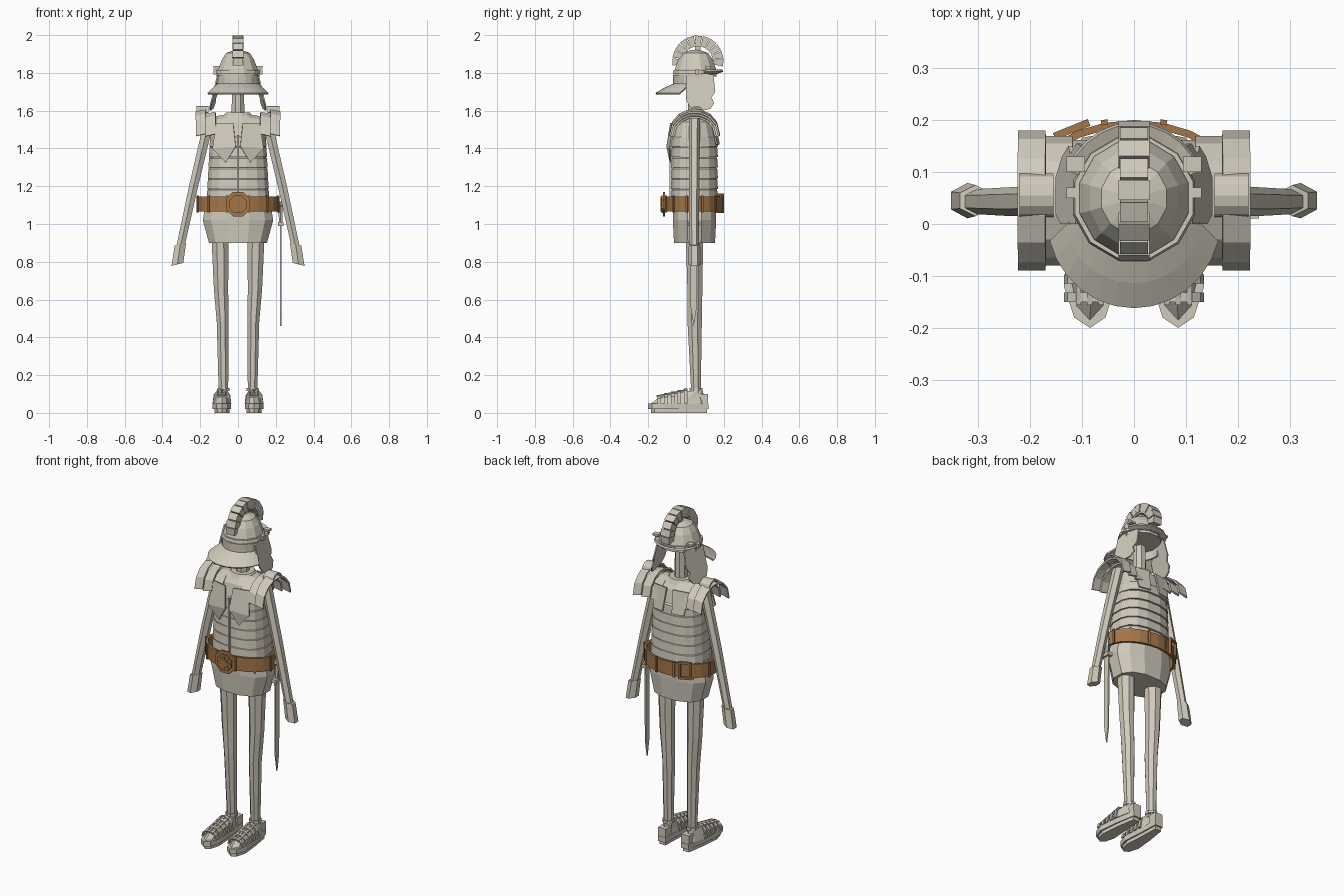
import bpy, bmesh
from math import sin, cos, pi, radians
from mathutils import Vector

cube = bpy.data.objects.get("Cube")
if cube:
    bpy.data.objects.remove(cube, do_unlink=True)


def material(name, rgb):
    m = bpy.data.materials.new(name)
    m.use_nodes = True
    m.diffuse_color = (*rgb, 1)
    m.node_tree.nodes["Principled BSDF"].inputs["Base Color"].default_value = (*rgb, 1)
    return m


STONE = material("warm_grey", (0.63, 0.59, 0.50))
LEATHER = material("tan_leather", (0.37, 0.18, 0.065))
CY = 0.045  # depth of the body axis


def build(name, verts, faces, mat=STONE, thick=0):
    bm = bmesh.new()
    vs = [bm.verts.new(v) for v in verts]
    for f in faces:
        bm.faces.new([vs[i] for i in f])
    bmesh.ops.recalc_face_normals(bm, faces=bm.faces)
    mesh = bpy.data.meshes.new(name)
    bm.to_mesh(mesh)
    bm.free()
    mesh.materials.append(mat)
    ob = bpy.data.objects.new(name, mesh)
    bpy.context.collection.objects.link(ob)
    if thick:
        mod = ob.modifiers.new("Thickness", "SOLIDIFY")
        mod.thickness = thick
        mod.offset = 0
    return ob


def loft(name, rings, n=8, mat=STONE, tilt=0, power=1, caps=True, thick=0):
    """Stack of rounded rings given as (x, y, z, half width, half depth)."""
    verts, faces = [], []
    for x, y, z, rx, ry in rings:
        for i in range(n):
            a = 2 * pi * (i + 0.5) / n
            c, s = cos(a), sin(a)
            dx = rx * abs(c) ** power * (1 if c > 0 else -1)
            dy = ry * abs(s) ** power * (1 if s > 0 else -1)
            verts.append((x + dx, y + dy, z - tilt * dx))
    for k in range(len(rings) - 1):
        for i in range(n):
            j = (i + 1) % n
            faces.append((k * n + i, k * n + j, k * n + n + j, k * n + n + i))
    if caps:
        faces += [range(n), range(len(verts) - n, len(verts))]
    return build(name, verts, faces, mat, thick)


def sheet(name, fn, nu, nv, thick=0.008, mat=STONE):
    """Thin plate swept by fn(u, v) with u and v from 0 to 1."""
    verts = [fn(i / nu, j / nv) for i in range(nu + 1) for j in range(nv + 1)]
    w = nv + 1
    faces = [(i * w + j, i * w + j + 1, i * w + w + j + 1, i * w + w + j)
             for i in range(nu) for j in range(nv)]
    return build(name, verts, faces, mat, thick)


def prism(name, pts, offset, mat=STONE):
    n = len(pts)
    verts = [Vector(p) for p in pts] + [Vector(p) + Vector(offset) for p in pts]
    faces = [range(n), range(n, 2 * n)]
    faces += [(i, (i + 1) % n, n + (i + 1) % n, n + i) for i in range(n)]
    return build(name, verts, faces, mat)


def box(name, c, size, mat=STONE, turn=0):
    hx, hy, hz = (s / 2 for s in size)
    pts = [(c[0] + x * cos(turn) - y * sin(turn), c[1] + x * sin(turn) + y * cos(turn), c[2] - hz)
           for x, y in ((-hx, -hy), (hx, -hy), (hx, hy), (-hx, hy))]
    return prism(name, pts, (0, 0, 2 * hz), mat)


# Torso: core, overlapping bands and shoulder yoke
loft("torso_core", [(0, CY, 1.05, .155, .115), (0, CY, 1.46, .15, .115), (0, CY, 1.54, .13, .095),
                    (0, CY, 1.585, .06, .06)], 16, power=.8)
for k in range(6):
    z = 1.13 + k * 0.056
    w = 0.168 - 0.003 * k
    loft("torso_band", [(0, CY, z, w, .126), (0, CY, z + .05, w - .003, .122),
                        (0, CY, z + .058, w - .012, .115)], 16, power=.8)
box("front_seam", (0, -.082, 1.3), (.01, .012, .34))
loft("neck", [(0, CY, 1.5, .038, .04), (0, CY, 1.75, .034, .036)], 8)
loft("collar", [(0, CY, 1.56, .085, .08), (0, CY, 1.59, .065, .065)], 12)

# Skirt
loft("skirt", [(0, CY, .9, .158, .112), (0, CY, 1.02, .192, .118), (0, CY, 1.09, .18, .118)],
     12, power=.85)

# Belt with keepers, front boss and rear buckle
BELT_X, BELT_Y = .212, .148


def belt_point(a, grow=0):
    c, s = cos(a), sin(a)
    return (BELT_X + grow) * c, CY + (BELT_Y + grow) * s


sheet("belt", lambda u, v: (*belt_point(2 * pi * u), 1.065 + .08 * v), 24, 1, .014, LEATHER)
for k in range(12):
    a = 2 * pi * (k + .5) / 12
    sheet("belt_keeper", lambda u, v: (*belt_point(a + .06 * (u - .5), .008), 1.06 + .09 * v),
          1, 1, .01, LEATHER)
for r, y0, y1 in ((.07, -.112, -.122), (.05, -.12, -.13), (.02, -.126, -.136)):
    pts = [(r * cos(pi * (i + .5) / 4), y0, 1.105 + r * sin(pi * (i + .5) / 4)) for i in range(8)]
    prism("buckle_disc", pts, (0, y1 - y0, 0), LEATHER)
star = [(r * sin(pi * i / 8), -.129, 1.105 + r * cos(pi * i / 8))
        for i, r in enumerate((.04, .022) * 8)]
prism("buckle_star", star, (0, -.005, 0), LEATHER)
turn = radians(22)
for d, dz, w, h in ((-.03, 0, .012, .1), (.03, 0, .012, .1), (0, .045, .07, .012), (0, -.045, .07, .012)):
    box("rear_buckle", (-.12 + d * cos(turn), .182 + d * sin(turn), 1.11 + dz), (w, .014, h), LEATHER, turn)

# Helmet bowl, nape, neck guard and brow
HY = .05
loft("helmet_bowl", [(0, HY, 1.78, .112, .116), (0, HY, 1.82, .108, .113), (0, HY, 1.87, .088, .095),
                     (0, HY, 1.905, .065, .07), (0, HY, 1.92, .025, .028)], 12)
loft("helmet_rim", [(0, HY, 1.795, .122, .124), (0, HY, 1.815, .118, .12)], 12)


def nape(u, v):
    a = pi * (.95 + 1.1 * u)
    return .11 * cos(a), HY + .114 * sin(a), 1.79 - .06 * v


def neck_guard(u, v):
    a = pi * (1.08 + .84 * u)
    x0, y0 = .11 * cos(a), HY + .114 * sin(a)
    x1, y1 = .165 * cos(a), .01 + .17 * sin(a)
    return x0 + (x1 - x0) * v, y0 + (y1 - y0) * v, 1.74 - .05 * v + .012 * v * sin(pi * u) * (1 - v)


def visor(u, v):
    a = pi * (.12 + .76 * u)
    return (.11 + .028 * v) * cos(a), HY + (.114 + .03 * v) * sin(a), 1.80 + .012 * v


sheet("helmet_nape", nape, 10, 1)
sheet("neck_guard", neck_guard, 12, 2)
sheet("brow_visor", visor, 10, 1, .012)

# Crest: fan of blocks on an arched holder
CZ, CYC = 1.862, .063


def arc(r, a):
    return CYC + r * cos(a), CZ + r * sin(a)


N = 11
for k in range(N):
    a0 = radians(-12 + 204 * k / N)
    a1 = a0 + radians(204 / N - 2)
    w = .03 if k % 2 else .027
    pts = [(-w, *arc(r, a)) for r, a in ((.088, a0), (.136, a0), (.136, a1), (.088, a1))]
    prism("crest_block", pts, (2 * w, 0, 0))
sheet("crest_holder", lambda u, v: (.05 * (v - .5), *arc(.086, pi * u)), 12, 1, .014)
box("crest_post", (0, CYC, 1.925), (.03, .03, .06))

# Cheek guard outline in depth and height
CHEEK = ((0, 1.78), (0, 1.66), (.02, 1.62), (.09, 1.6), (.13, 1.61), (.15, 1.64),
         (.135, 1.67), (.155, 1.7), (.145, 1.79), (.05, 1.8))
SOLE = ((.05, .12), (.1, .12), (.122, 0), (.135, -.12), (.115, -.18), (.085, -.2),
        (.055, -.18), (.036, -.12), (.045, 0))

for s in (1, -1):
    side = "left_" if s > 0 else "right_"

    # Helmet side parts
    pts = [(s * (.108 + .24 * (1.8 - z) - .25 * max(0, y - .07)), y, z) for y, z in CHEEK]
    prism(side + "cheek_guard", pts, (-s * .008, 0, 0))
    box(side + "helmet_hook", (s * .112, .115, 1.83), (.035, .03, .012))
    box(side + "helmet_stud", (s * .12, .06, 1.805), (.02, .02, .025))

    # Shoulder plates arching front to back
    for x0, x1, ry, rz in ((.06, .125, .112, .118), (.118, .175, .12, .132), (.17, .223, .13, .145)):
        def pad(u, v):
            a = radians(4 + 172 * u)
            return s * (x0 + (x1 - x0) * v), CY + ry * cos(a), 1.46 - .012 * v + rz * sin(a) ** .8
        sheet(side + "shoulder_plate", pad, 7, 1, .01)
    sheet(side + "shoulder_cap",
          lambda u, v: (s * (.155 + .065 * v), .055 + .038 * cos(pi * u), 1.59 + .03 * sin(pi * u)), 6, 1)

    # Breast and back plates
    breast = [(.025, -.08, 1.535), (.115, -.06, 1.535), (.135, -.085, 1.4),
              (.012, -.1, 1.41), (.065, -.082, 1.325)]
    build(side + "breast_plate", [(s * x, y, z) for x, y, z in breast], [(0, 1, 2, 3), (3, 2, 4)], thick=.008)
    back = [(.02, .15, 1.55), (.115, .135, 1.55), (.1, .162, 1.42), (.03, .175, 1.42)]
    build(side + "back_plate", [(s * x, y, z) for x, y, z in back], [(0, 1, 2, 3)], thick=.008)

    # Arm and hand
    loft(side + "arm", [(s * .15, CY, 1.56, .03, .03), (s * .235, .043, 1.2, .028, .028),
                        (s * .305, .043, .88, .025, .024)], 6)
    loft(side + "hand", [(s * .305, .045, .893, .035, .03), (s * .321, .045, .786, .036, .034)],
         6, tilt=.25 * s)

    # Leg
    loft(side + "leg", [(s * .095, CY, .95, .05, .05), (s * .09, .047, .66, .041, .043),
                        (s * .081, .046, .48, .034, .041), (s * .077, .053, .1, .027, .027)], 8)

    # Sandal: tread, sole, foot, heel cup and straps
    prism(side + "tread", [(s * (.085 + .8 * (x - .085)), y * .93, 0) for x, y in SOLE], (0, 0, .022))
    prism(side + "sole", [(s * x, y, .02) for x, y in SOLE], (0, 0, .03))
    loft(side + "foot", [(s * .085, -.04, .05, .043, .145), (s * .083, -.025, .08, .037, .12),
                         (s * .078, .035, .115, .027, .055)], 10)
    box(side + "heel_cup", (s * .076, .09, .07), (.05, .055, .06))
    for y, h in ((-.15, .04), (-.115, .05), (-.08, .058), (-.045, .066), (-.01, .074)):
        sheet(side + "strap",
              lambda u, v: (s * .085 + .046 * cos(pi * u), y + .018 * v, .05 + h * sin(pi * u) ** .7), 6, 1)
    for d in (-.022, 0, .022):
        sheet(side + "lace",
              lambda u, v: (s * .085 + d + .01 * (v - .5), -.155 + .16 * u,
                            .089 + .034 * u - 8 * d * d), 3, 1)
    loft(side + "ankle_strap", [(s * .077, .053, .115, .034, .036), (s * .077, .053, .132, .034, .036)], 8)

# Sword hanging from the left of the belt
SX = .222
blade = [(SX, y, z) for y, z in ((.022, 1.0), (.06, 1.0), (.057, .56), (.041, .46), (.025, .56))]
prism("sword_blade", blade, (.008, 0, 0))
box("sword_guard", (SX + .004, .041, 1.0), (.03, .06, .02))
loft("sword_grip", [(SX + .004, .041, 1.0, .011, .012), (SX + .004, .041, 1.09, .013, .014)], 6)
loft("sword_pommel", [(SX + .004, .041, z, r, r) for z, r in ((1.085, .012), (1.1, .02), (1.12, .01))], 6)
